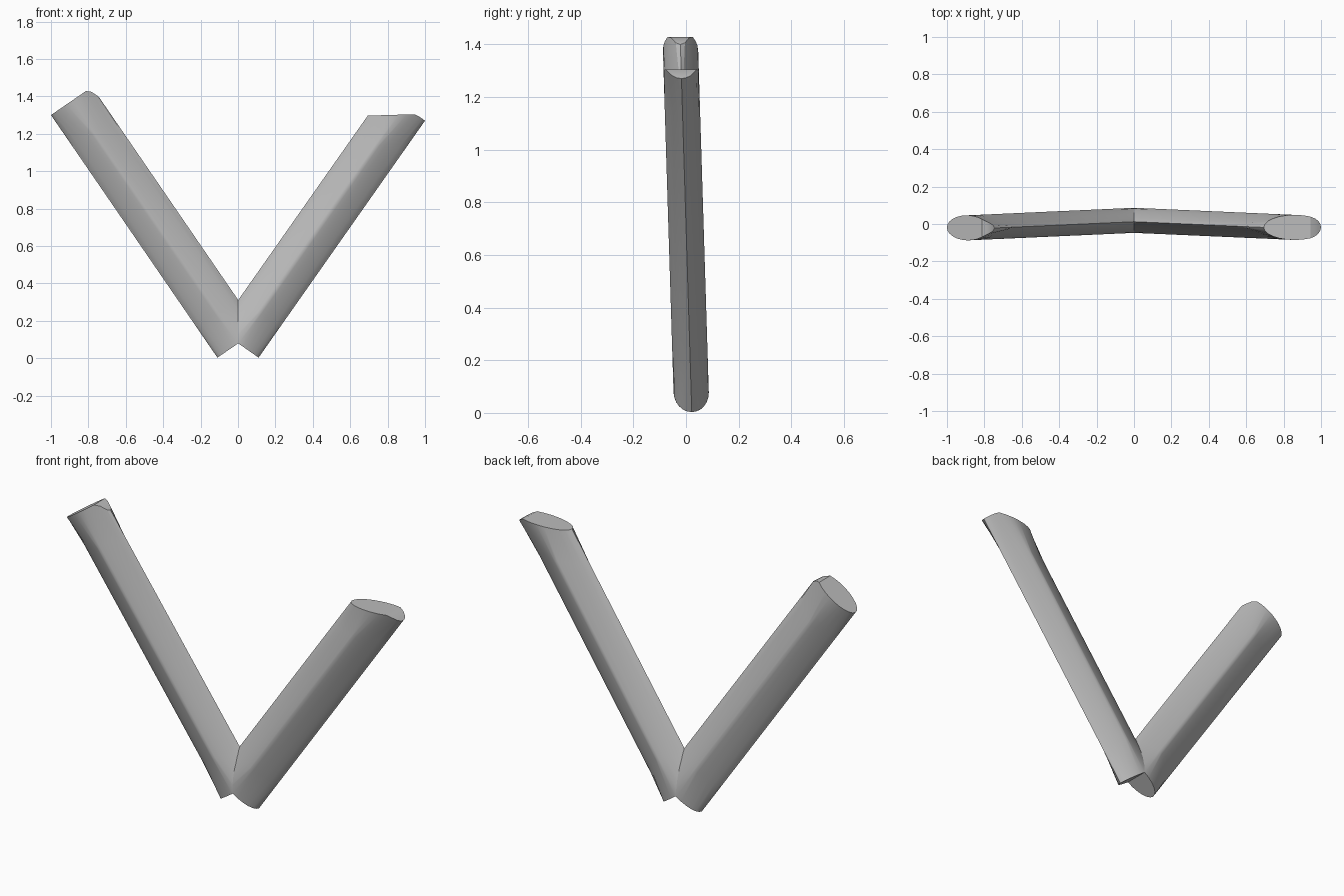
import bpy, bmesh
from math import cos, sin, pi, copysign
from mathutils import Vector

cube = bpy.data.objects.get("Cube")
if cube:
    bpy.data.objects.remove(cube, do_unlink=True)

grey = bpy.data.materials.new("plain_grey")
grey.use_nodes = True
colour = (0.5, 0.5, 0.5, 1)
grey.diffuse_color = colour
grey.node_tree.nodes["Principled BSDF"].inputs["Base Color"].default_value = colour

SIDES = 24
HALF_WIDTH = 0.133
HALF_DEPTH = 0.067


def spow(v, e):
    return copysign(abs(v) ** e, v)


def section(power):
    """Points (distance from outer edge, depth): oval at power 1, diamond at power 2."""
    pts = []
    for i in range(SIDES):
        a = 2 * pi * i / SIDES
        pts.append((HALF_WIDTH * (1 - spow(cos(a), power)), HALF_DEPTH * spow(sin(a), power)))
    return pts


def arm(name, foot, tip, flat, slant):
    """Bar from foot to tip along its outer edge; the end slants off beyond width `flat`."""
    foot, tip = Vector(foot), Vector(tip)
    length = (tip - foot).length
    along = (tip - foot).normalized()
    inward = Vector((-along.y, along.x)) if foot.x > 0 else Vector((along.y, -along.x))

    def end_at(w):
        return length - slant * max(0, w - flat) / (2 * HALF_WIDTH - flat)

    bm = bmesh.new()
    rings = []
    # oval ends, ridged diamond body
    for power, place in ((1, lambda w: 0), (1.85, lambda w: 0.2),
                         (1.85, lambda w: end_at(w) - 0.2), (1, end_at)):
        ring = []
        for w, d in section(power):
            p = foot + along * place(w) + inward * w
            ring.append(bm.verts.new((p.x, 0.022 - 0.031 * p.y + d, p.y)))
        rings.append(ring)
    for a, b in zip(rings, rings[1:]):
        for i in range(SIDES):
            j = (i + 1) % SIDES
            bm.faces.new((a[i], a[j], b[j], b[i]))
    # caps as strips across the depth
    for ring in (rings[0], rings[-1]):
        for i in range(SIDES // 2):
            corners = [ring[i], ring[i + 1], ring[-i - 1], ring[-i % SIDES]]
            bm.faces.new(list(dict.fromkeys(corners)))
    bmesh.ops.recalc_face_normals(bm, faces=bm.faces)
    mesh = bpy.data.meshes.new(name)
    bm.to_mesh(mesh)
    bm.free()
    mesh.materials.append(grey)
    obj = bpy.data.objects.new(name, mesh)
    bpy.context.collection.objects.link(obj)
    bpy.ops.object.select_all(action="DESELECT")
    obj.select_set(True)
    bpy.context.view_layer.objects.active = obj
    bpy.ops.object.shade_smooth_by_angle(angle=0.45)


arm("right_arm", (-0.11, 0.003), (-1.0, 1.30), 0.24, 0.062)
arm("left_arm", (0.11, 0.003), (1.0, 1.27), 0.06, 0.154)
